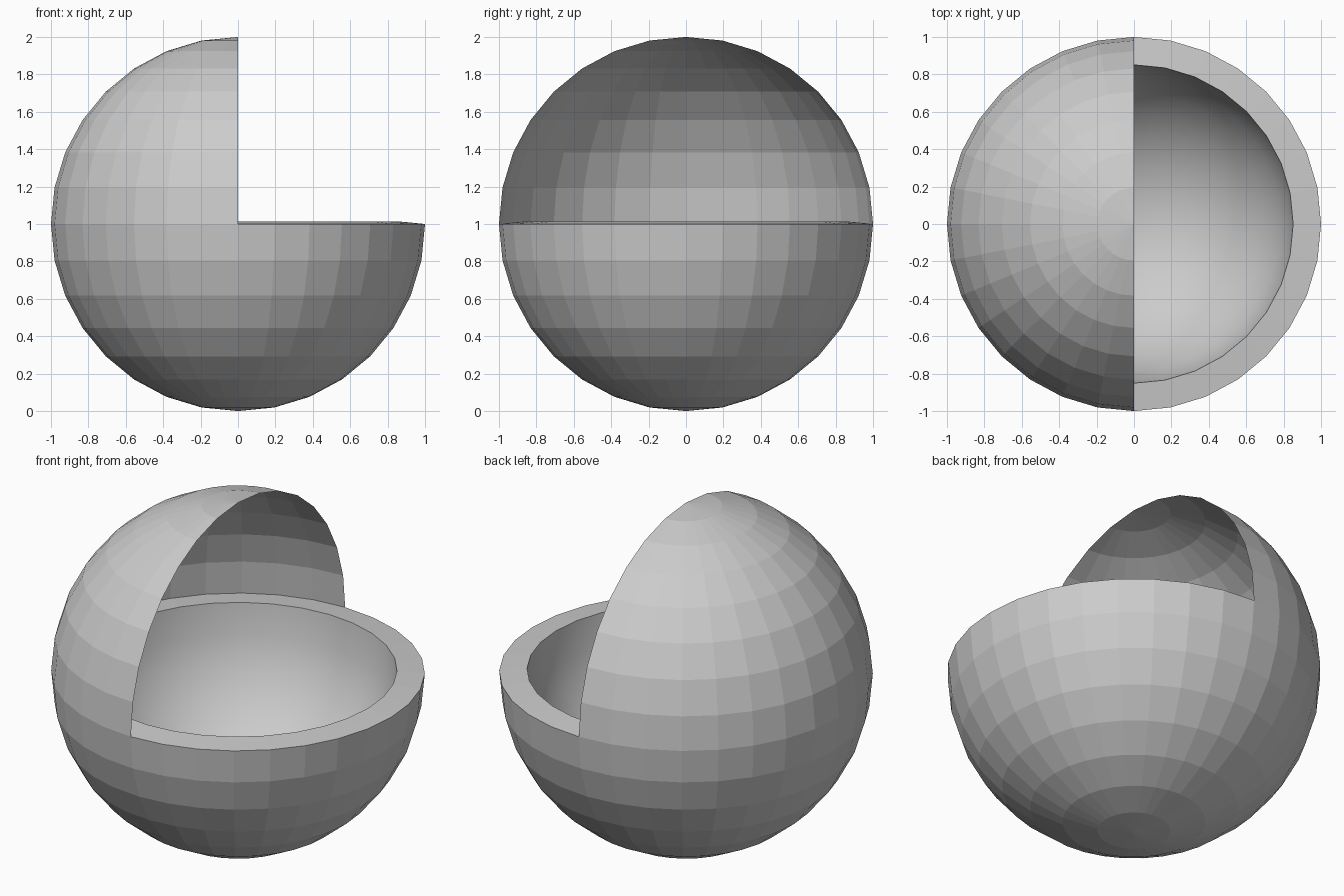
import bpy
import bmesh
from math import pi, sin, cos

if "Cube" in bpy.data.objects:
    bpy.data.objects.remove(bpy.data.objects["Cube"])

SEG = 32          # segments around a full turn
STEP = 2 * pi / SEG
WALL = 0.15


def arc(radius, start, end):
    """Profile points (r, z) on a circle about z = 1; index counts steps from the top pole."""
    d = 1 if end > start else -1
    return [(radius * sin(i * STEP), 1 + radius * cos(i * STEP)) for i in range(start, end + d, d)]


def lathe(name, profile, first, count, smooth_from=None):
    """Revolve a profile over `count` segments, rows past smooth_from are smooth."""
    bm = bmesh.new()
    closed = count == SEG
    cols = count if closed else count + 1
    rows = []
    for r, z in profile:
        if r < 1e-5:
            rows.append([bm.verts.new((0, 0, z))] * cols)
        else:
            rows.append([bm.verts.new((r * cos((first + j) * STEP), r * sin((first + j) * STEP), z))
                         for j in range(cols)])
    for i in range(len(rows) - 1):
        for j in range(count):
            k = (j + 1) % cols
            quad = [rows[i][j], rows[i][k], rows[i + 1][k], rows[i + 1][j]]
            face = bm.faces.new(list(dict.fromkeys(quad)))
            face.smooth = smooth_from is not None and i >= smooth_from
    mesh = bpy.data.meshes.new(name)
    bm.to_mesh(mesh)
    bm.free()
    obj = bpy.data.objects.new(name, mesh)
    bpy.context.collection.objects.link(obj)
    return obj


# Thick bowl: faceted outside, slightly raised rim, smooth inside
outer = arc(1.0, 16, 8)
inner = arc(1.0 - WALL, 8, 16)
inner[0] = (0.851, 1.0147)
lathe("bowl", outer + inner, 0, SEG, smooth_from=len(outer))

# Thin quarter-sphere hood over the left half
lathe("hood", arc(1.0, 8, 0), 8, 16)
